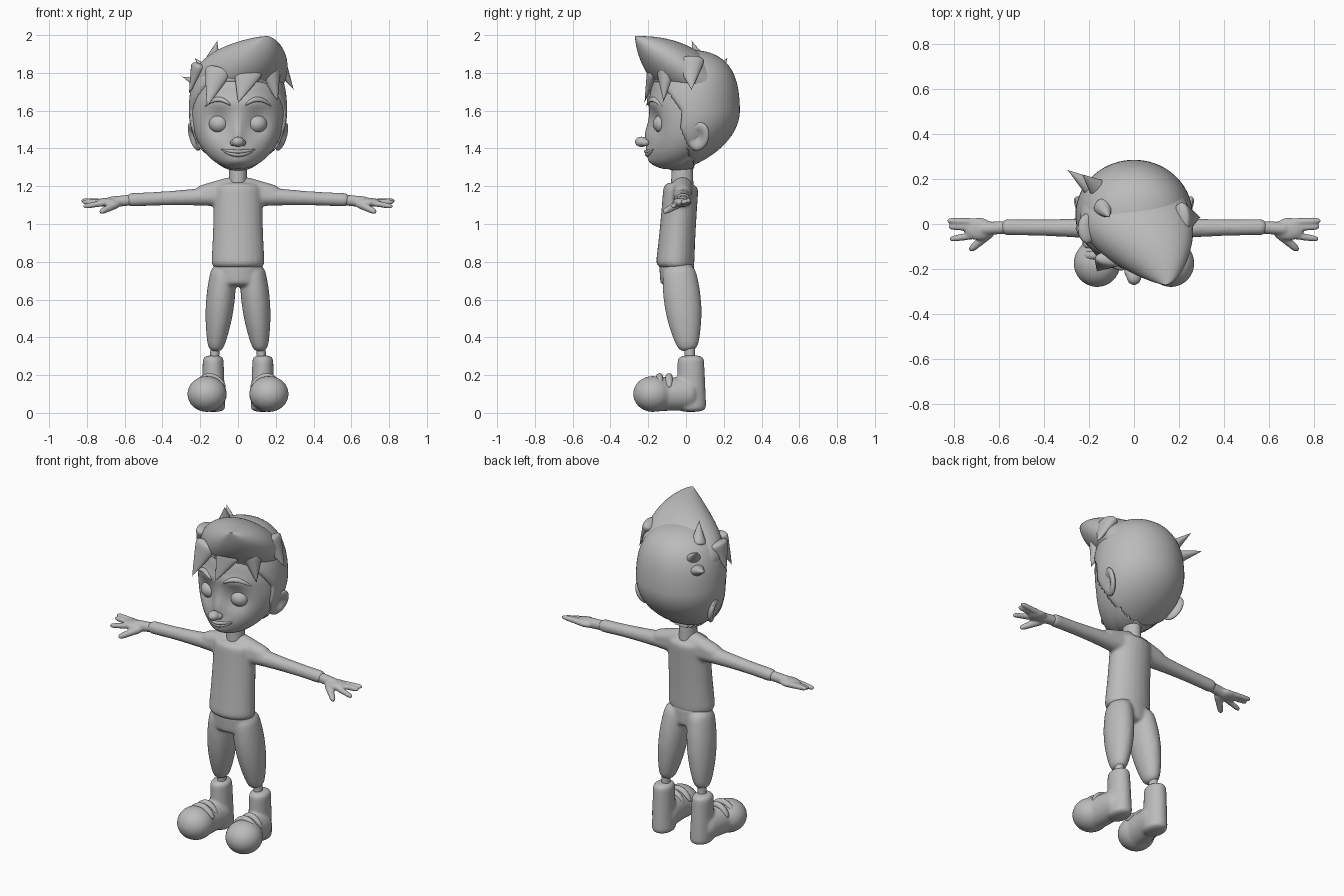
import bpy, bmesh, math
from mathutils import Vector, Matrix
from mathutils.bvhtree import BVHTree

cube = bpy.data.objects.get("Cube")
if cube:
    bpy.data.objects.remove(cube)

colour = (0.5, 0.5, 0.5, 1)
grey = bpy.data.materials.new("plain grey")
grey.use_nodes = True
grey.diffuse_color = colour
grey.node_tree.nodes["Principled BSDF"].inputs["Base Color"].default_value = colour

UP, SIDE = Vector((0, 0, 1)), Vector((1, 0, 0))


def sweep(bm, section, rings=32, segs=24):
    """Skin elliptical rings; section(t) gives the centre and two radius vectors."""
    skin = []
    for i in range(rings + 1):
        t = (1 - math.cos(math.pi * i / rings)) / 2
        centre, u, v = section(t)
        angles = [math.tau * k / segs for k in range(segs)]
        skin.append([bm.verts.new(centre + u * math.cos(w) + v * math.sin(w)) for w in angles])
    for lower, upper in zip(skin, skin[1:]):
        for k in range(segs):
            bm.faces.new((lower[k], lower[k - 1], upper[k - 1], upper[k]))
    bm.faces.new(skin[0])
    bm.faces.new(skin[-1])


def limb(bm, start, end, thick, thin, flat=1, bulge=0, bend=(0, 0, 0), square=8):
    """Round-ended tapered bar; flat squashes it, bulge swells it, bend bows it."""
    start, end, bend = Vector(start), Vector(end), Vector(bend)
    along = (end - start).normalized()
    upright = abs(along.z) > 0.7
    u = (SIDE - along * along.x).normalized() if upright else along.cross(UP).normalized()
    v = along.cross(u) * flat

    def section(t):
        arch = 4 * t * (1 - t)
        rounding = math.sqrt(max(0, 1 - abs(2 * t - 1) ** square))
        radius = max(0.001, (thick + (thin - thick) * t + bulge * arch) * rounding)
        return start.lerp(end, t) + bend * arch, u * radius, v * radius

    sweep(bm, section)


def ball(bm, centre, size, detail=32):
    matrix = Matrix.Translation(centre) @ Matrix.Diagonal((*size, 1))
    return bmesh.ops.create_uvsphere(bm, u_segments=detail, v_segments=detail,
                                     radius=1, matrix=matrix)["verts"]


def make(name, bm, mirror=False, voxel=0):
    """Turn the mesh into a smooth object, optionally mirrored and fused."""
    bmesh.ops.recalc_face_normals(bm, faces=bm.faces)
    mesh = bpy.data.meshes.new(name)
    bm.to_mesh(mesh)
    bm.free()
    mesh.materials.append(grey)
    for poly in mesh.polygons:
        poly.use_smooth = True
    ob = bpy.data.objects.new(name, mesh)
    bpy.context.scene.collection.objects.link(ob)
    if mirror:
        ob.modifiers.new("mirror", "MIRROR").use_mirror_merge = False
    if voxel:
        fuse = ob.modifiers.new("fuse", "REMESH")
        fuse.mode, fuse.voxel_size, fuse.use_smooth_shade = "VOXEL", voxel, True
        soften = ob.modifiers.new("soften", "SMOOTH")
        soften.factor, soften.iterations = 0.5, 5


def skull(grow):
    """Egg shape: fuller on top, with the jaw carried forward."""
    bm = bmesh.new()
    for vert in ball(bm, (0, 0, 0), (1, 1, 1), detail=72):
        x, y, z = vert.co
        full = 1 + 0.25 * max(0, z) ** 2
        jaw = 0.13 * min(0, z) ** 2
        vert.co = (x * full * (0.25 + grow), 0.04 - jaw + y * full * (0.235 + grow),
                   1.6 + z * (0.31 + grow))
    return bm


def bump(a, b, centre_a, centre_b, wide, tall):
    return math.exp(-((a - centre_a) / wide) ** 2 - ((b - centre_b) / tall) ** 2)


# Head with sockets, brow, nose bridge, muzzle and chin
head = skull(0)
for vert in head.verts:
    x, y, z = abs(vert.co.x), vert.co.y, vert.co.z
    if y < 0:
        socket = 0.035 * bump(x, z, 0.1, 1.53, 0.06, 0.07)
        brow = 0.012 * bump(x, z, 0.09, 1.64, 0.08, 0.03)
        bridge = 0.022 * bump(x, z, 0, 1.47, 0.025, 0.07)
        muzzle = 0.015 * bump(x, z, 0, 1.38, 0.07, 0.03)
        chin = 0.02 * bump(x, z, 0, 1.33, 0.07, 0.03)
        vert.co.y += socket - brow - bridge - muzzle - chin
face = BVHTree.FromBMesh(head)
make("head", head)


def drape(name, bm, mirror=False):
    """Lay flat-built details onto the front of the face."""
    for vert in bm.verts:
        origin = Vector((vert.co.x, -1, vert.co.z))
        vert.co.y += face.ray_cast(origin, Vector((0, 1, 0)))[0].y
    make(name, bm, mirror)


brows = bmesh.new()
limb(brows, (0.04, 0, 1.63), (0.18, 0, 1.62), 0.01, 0.004, bulge=0.006, bend=(0, 0, 0.035))
drape("brows", brows, mirror=True)

lips = bmesh.new()
for droop in (0.012, 0.03):
    limb(lips, (-0.09, 0, 1.395), (0.09, 0, 1.395), 0.003, 0.003, bulge=0.007, bend=(0, 0, -droop))
drape("lips", lips)

nose = bmesh.new()
ball(nose, (0, -0.235, 1.435), (0.033, 0.036, 0.028))
for side in (-1, 1):
    ball(nose, (side * 0.025, -0.215, 1.43), (0.018, 0.022, 0.018))
make("nose", nose, voxel=0.006)

eyes = bmesh.new()
ball(eyes, (0.1, -0.122, 1.53), (0.054, 0.054, 0.05))
make("eyes", eyes, mirror=True)

# Ears: flattened balls with a hollow, leaning outwards
ears = bmesh.new()
for vert in ball(ears, (0, 0, 0), (0.027, 0.058, 0.08)):
    if vert.co.x > 0:
        vert.co.x -= 0.03 * bump(vert.co.y, vert.co.z, 0, 0, 0.035, 0.05)
lean = Matrix.Rotation(0.35, 4, "Y") @ Matrix.Rotation(-0.3, 4, "X") @ Matrix.Rotation(-0.35, 4, "Z")
ears.transform(Matrix.Translation((0.232, 0.065, 1.463)) @ lean)
make("ears", ears, mirror=True)

# Hair cap: tucked under the skin in front of the hairline
hair = skull(0.01)
for vert in hair.verts:
    x, y, z = vert.co
    hairline = -0.03 - 0.7 * max(0, z - 1.6) + 0.45 * max(0, 1.5 - z)
    inside = [min(1, max(0, gap / 0.03)) for gap in (hairline - y, 1.76 - z)]
    tuck = inside[0] * inside[1]
    vert.co.x *= 1 - 0.14 * tuck
    if y < 0:
        vert.co.y += 0.05 * tuck
make("hair_cap", hair)


def quiff_section(t):
    """Wide over the crown, twisting up to a point at the front left."""
    width = 0.25 * max(0.001, math.sin(math.pi * (0.12 + 0.88 * t))) ** 0.6
    depth, twist = 0.62 * width, 0.7 * t * t
    c, s = math.cos(twist), math.sin(twist)
    crest = 1.995 - 0.21 * (1 - t) ** 2.5
    centre = Vector((0.14 * t ** 3, 0.22 - 0.49 * t, crest - math.hypot(width * s, depth * c)))
    return centre, Vector((c, 0, s)) * width, Vector((-s, 0, c)) * depth


quiff = bmesh.new()
sweep(quiff, quiff_section, rings=48, segs=48)
make("quiff", quiff)

# Loose locks: root, tip, root radius, flatness
locks = {
    "fringe_right": ((-0.1, -0.15, 1.83), (-0.165, -0.21, 1.62), 0.08, 0.5),
    "fringe_middle": ((0.06, -0.17, 1.83), (0, -0.22, 1.64), 0.09, 0.4),
    "fringe_left": ((0.16, -0.1, 1.83), (0.21, -0.12, 1.65), 0.07, 0.9),
    "temple_left": ((0.2, 0.02, 1.88), (0.295, 0.03, 1.71), 0.05, 1.8),
    "temple_right": ((-0.2, -0.02, 1.85), (-0.26, -0.02, 1.69), 0.05, 1.6),
    "tuft_top": ((-0.14, 0.08, 1.84), (-0.11, 0.03, 1.97), 0.05, 1),
    "tuft_back": ((-0.15, 0.15, 1.79), (-0.23, 0.22, 1.88), 0.05, 0.7),
    "tuft_side": ((-0.17, 0.15, 1.73), (-0.295, 0.24, 1.78), 0.05, 0.8),
}
for name, (root, tip, radius, flat) in locks.items():
    lock = bmesh.new()
    limb(lock, root, tip, radius, 0, flat)
    make(name, lock)

neck = bmesh.new()
limb(neck, (0, -0.02, 1.18), (0, -0.02, 1.36), 0.05, 0.045, flat=1.2, square=30)
make("neck", neck)

# Shirt: torso, sloping shoulders and sleeves fused
shirt = bmesh.new()
limb(shirt, (0, -0.06, 0.755), (0, -0.025, 1.22), 0.144, 0.13, flat=0.72, bulge=-0.005, square=20)
for side in (-1, 1):
    limb(shirt, (0, -0.02, 1.2), (side * 0.22, -0.016, 1.155), 0.06, 0.043)
    limb(shirt, (side * 0.05, -0.02, 1.15), (side * 0.59, -0.014, 1.127), 0.06, 0.037,
         bulge=-0.009, square=30)
make("shirt", shirt, voxel=0.009)

# Hands: wrist, palm, three fingers and a thumb
hands = bmesh.new()
palm = Vector((0.69, -0.022, 1.115))
limb(hands, (0.55, -0.014, 1.128), palm, 0.028, 0.03)
ball(hands, palm, (0.065, 0.05, 0.024))
for spread, tip in ((0.03, (0.83, 0.015, 1.124)), (0.005, (0.825, -0.012, 1.116)),
                    (-0.025, (0.82, -0.068, 1.092))):
    limb(hands, palm + Vector((0, spread, 0)), tip, 0.018, 0.013)
limb(hands, (0.63, -0.03, 1.112), (0.73, -0.118, 1.062), 0.024, 0.015)
make("hands", hands, mirror=True, voxel=0.006)

# Trousers: hips and two legs fused
trousers = bmesh.new()
limb(trousers, (0, -0.045, 0.67), (0, -0.05, 0.81), 0.125, 0.13, flat=0.72)
for side in (-1, 1):
    limb(trousers, (side * 0.075, -0.04, 0.78), (side * 0.12, 0.012, 0.325), 0.062, 0.036,
         flat=1.3, bulge=0.025, square=20)
make("trousers", trousers, voxel=0.009)

ankles = bmesh.new()
limb(ankles, (0.124, 0.02, 0.26), (0.122, 0.018, 0.38), 0.024, 0.024, flat=1.15, square=30)
make("ankles", ankles, mirror=True)

# Shoes: ankle shaft, instep and big toe fused over a flat sole
shoes = bmesh.new()
limb(shoes, (0.128, 0.03, 0.005), (0.132, 0.025, 0.305), 0.062, 0.055, flat=1.27, square=20)
limb(shoes, (0.13, 0.06, 0.1), (0.16, -0.2, 0.1), 0.075, 0.088, flat=1.08)
ball(shoes, (0.164, -0.175, 0.1), (0.104, 0.105, 0.095))
for vert in shoes.verts:
    vert.co.z = max(vert.co.z, 0.005)
make("shoes", shoes, mirror=True, voxel=0.009)

# Two rounded straps over each instep
straps = bmesh.new()
for y, reach in ((-0.14, 0.085), (-0.09, 0.075)):
    limb(straps, (0.15 - reach, y, 0.14), (0.15 + reach, y, 0.14), 0.018, 0.018, bend=(0, 0, 0.052))
make("shoe_straps", straps, mirror=True)
